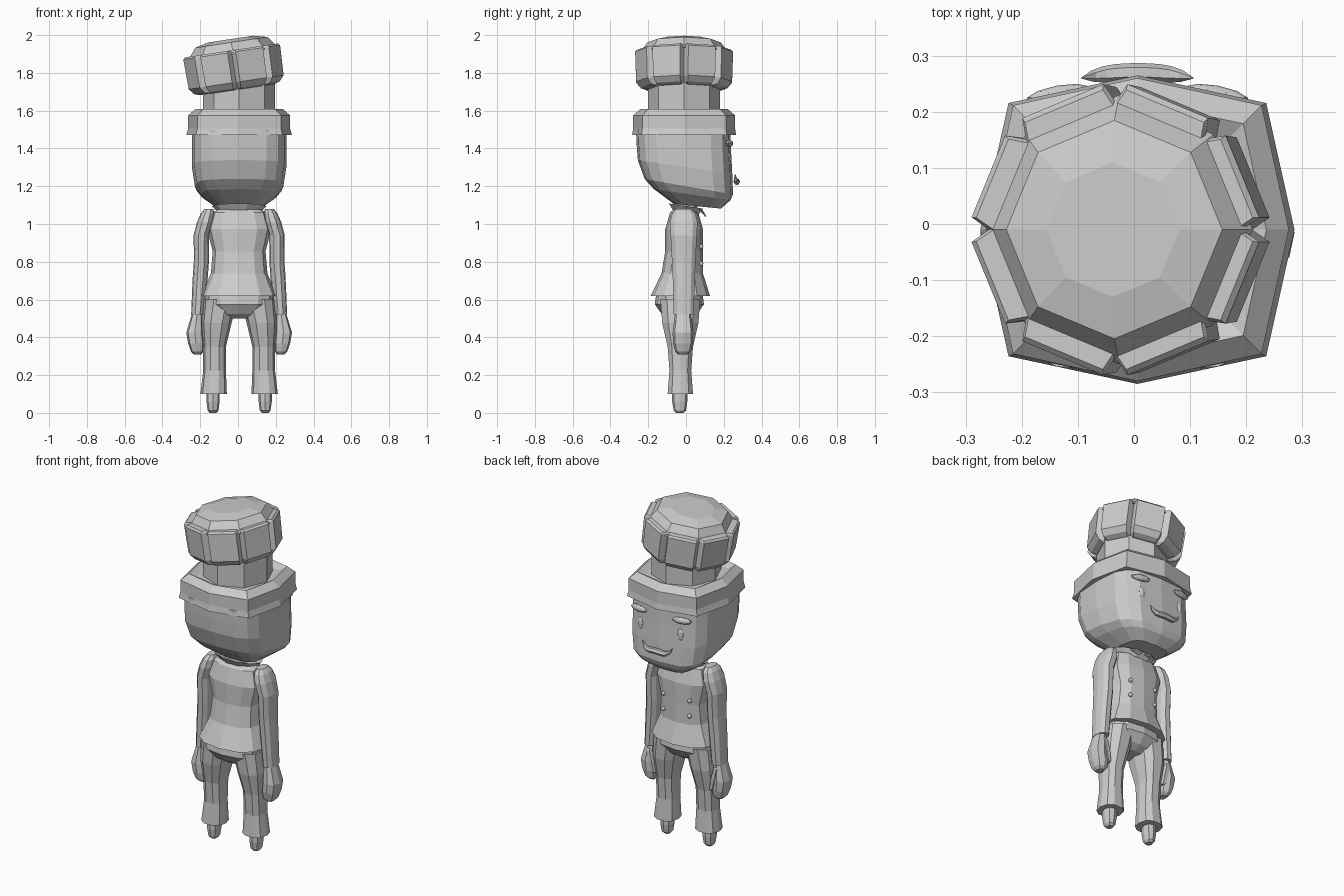
import bpy, bmesh, math
from mathutils import Matrix

if "Cube" in bpy.data.objects:
    bpy.data.objects.remove(bpy.data.objects["Cube"])

grey = bpy.data.materials.new("light grey")
grey.use_nodes = True
grey.diffuse_color = (.6, .6, .6, 1)
grey.node_tree.nodes["Principled BSDF"].inputs["Base Color"].default_value = grey.diffuse_color

SIDES = {"left": 1, "right": -1}
middle = .006  # centre line of the figure


def link(name, data, matrix=Matrix()):
    data.materials.append(grey)
    ob = bpy.data.objects.new(name, data)
    ob.matrix_world = matrix
    bpy.context.collection.objects.link(ob)


def finish(name, bm, matrix=Matrix()):
    mesh = bpy.data.meshes.new(name)
    bm.to_mesh(mesh)
    bm.free()
    link(name, mesh, matrix)


def skin(name, loops, matrix=Matrix(), sunk=0):
    """Join loops of points into a closed body; sunk dishes the top."""
    bm = bmesh.new()
    rows = [[bm.verts.new(point) for point in loop] for loop in loops]
    for low, high in zip(rows, rows[1:]):
        for i in range(len(low)):
            bm.faces.new((low[i - 1], low[i], high[i], high[i - 1]))
    bm.faces.new(rows[0][::-1])
    top = bm.faces.new(rows[-1])
    bmesh.ops.recalc_face_normals(bm, faces=bm.faces)
    if sunk:
        bmesh.ops.inset_region(bm, faces=[top], thickness=.04, depth=-sunk)
    finish(name, bm, matrix)


def sample(values, t):
    """Read a number, or evenly spaced numbers, at t from bottom to top."""
    if not isinstance(values, tuple):
        return values
    place = t * (len(values) - 1)
    i = min(int(place), len(values) - 2)
    return values[i] + (values[i + 1] - values[i]) * (place - i)


def power_of(value, exponent):
    return math.copysign(abs(value) ** exponent, value)


def rounding(distance, height):
    """Shrink a ring that lies close to a rounded end."""
    if distance >= height:
        return 1
    return max(.5, math.sqrt(1 - (1 - distance / height) ** 3))


def body(name, low, high, width, depth, x=0, y=0, tilt=0, steps=4, sides=12,
         power=2.4, side=1, round_low=0, round_high=0, sunk=0, matrix=Matrix()):
    """Stack rounded-square rings; tilt lowers the face side of a ring."""
    levels = {low + (high - low) * i / steps for i in range(steps + 1)}
    if round_low:
        levels.add(low + round_low * .3)
    if round_high:
        levels.add(high - round_high * .3)
    loops = []
    for z in sorted(levels):
        t = (z - low) / (high - low)
        scale = rounding(z - low, round_low) * rounding(high - z, round_high)
        loop = []
        for i in range(sides):
            a = math.tau * i / sides
            px = power_of(math.cos(a), 2 / power) * sample(width, t) * scale
            py = power_of(math.sin(a), 2 / power) * sample(depth, t) * scale + sample(y, t)
            loop.append((middle + side * sample(x, t) + px, py, z - sample(tilt, t) * py))
        loops.append(loop)
    skin(name, loops, matrix, sunk)


def ellipsoid(name, place, size, turn=0):
    bm = bmesh.new()
    bmesh.ops.create_uvsphere(bm, u_segments=10, v_segments=6, radius=1)
    bm.transform(Matrix.Translation(place) @ Matrix.Rotation(turn, 4, "Z")
                 @ Matrix.Diagonal((*size, 1)))
    finish(name, bm)


# Hat: leaning puff with a notch at each corner, and a faceted dome on top
lean = Matrix.Translation((-.02, -.01, 1.82)) @ Matrix.Rotation(math.radians(-8.5), 4, "Y")


def notched(z, radius, notch=.032, lip=.085):
    loop = []
    for corner in range(8):
        for offset, r in ((-lip, radius), (0, radius - notch), (lip, radius)):
            a = math.tau * corner / 8 + offset
            loop.append((r * math.cos(a), r * math.sin(a), z))
    return loop


puff = ((-.11, .2), (-.1, .23), (-.07, .255), (.09, .26), (.1, .25))
skin("hat_puff", [notched(z, radius) for z, radius in puff], lean)
body("hat_dome", .08, .16, .24, .24, steps=1, sides=8, power=2, round_high=.06, matrix=lean)
body("hat_stem", 1.56, 1.76, .19, .19, y=-.01, steps=1, sides=8, power=2)
body("hat_band", 1.47, 1.61, (.28, .27, .27, .27, .23), (.275, .27, .27, .27, .23),
     y=-.01, sides=8, power=3.5, sunk=.02)

# Head, with the chin pushed to the face side
body("head", 1.1, 1.5, .25, .25, y=(.06, 0, -.01, -.015), tilt=(.1, .2, .1, 0),
     sides=16, power=3.5, round_low=.2)

# Face
for name, side in SIDES.items():
    ellipsoid(name + "_eye", (middle + side * .13, .225, 1.34), (.02, .015, .04))
    ellipsoid(name + "_eyebrow", (middle + side * .14, .23, 1.427), (.06, .017, .018), -side * .18)

# Moustache: tapered tube that dips and then curls up at the ends
curve = bpy.data.curves.new("moustache", "CURVE")
curve.dimensions = "3D"
curve.bevel_depth = .016
curve.bevel_resolution = 1
curve.use_fill_caps = True
spline = curve.splines.new("POLY")
spline.use_smooth = False
spline.points.add(10)
for i, point in enumerate(spline.points):
    t = i / 5 - 1
    point.co = (middle + t * .1, .27 - t ** 2 * .01, 1.225 - t ** 2 * .03 + t ** 4 * .07, 1)
    point.radius = 1.05 - t ** 4
link("moustache", curve)

# Neck and flared collar with two points
body("neck", 1.05, 1.13, .08, .06, steps=1, sides=8)
body("collar", 1.06, 1.095, (.11, .145), (.07, .095), tilt=.15, steps=1, sides=10, power=2, sunk=.02)
for name, side in SIDES.items():
    flap = ((0, .075, 1.08), (.08, .065, 1.08), (.05, .1, 1.04))
    skin(name + "_collar_point", [[(middle + side * x, y + thick, z) for x, y, z in flap]
                                  for thick in (0, .009)])

# Jacket with a flared hem, and the trouser seat below it
body("jacket", .62, 1.09, (.2, .15, .14, .17, .18), (.157, .11, .1, .1, .09),
     y=(-.03, -.01, -.01), round_high=.1)
body("trouser_seat", .5, .65, (.14, .18, .18), (.11, .13, .12), y=-.035, steps=2, round_low=.08)

# Limbs and buttons on both sides
for name, side in SIDES.items():
    body(name + "_sleeve", .52, 1.08, (.034, .04, .04, .045), (.056, .06, .07, .08),
         x=(.22, .21, .2, .2, .16), y=-.012, steps=8, sides=10, side=side, round_high=.08)
    body(name + "_hand", .31, .54, (.04, .045, .025), (.05, .055, .04), x=(.22, .235, .22),
         y=-.016, sides=8, power=3, side=side, round_low=.05)
    body(name + "_thumb", .36, .5, .02, .02, x=(.19, .22), y=.02, steps=2, sides=6,
         side=side, round_low=.03, round_high=.03)
    body(name + "_trouser_leg", .1, .6, (.07, .06, .06, .08, .09), (.07, .06, .07, .1, .11),
         x=(.135, .13, .13, .12, .1), y=-.03, sides=10, side=side)
    body(name + "_foot", 0, .12, .035, .04, x=.138, y=-.033, steps=2, sides=8,
         side=side, round_low=.04)
    for row, z in (("upper", .88), ("lower", .79)):
        ellipsoid(f"{name}_{row}_button", (middle + side * .085, .08, z), (.012, .012, .012))
